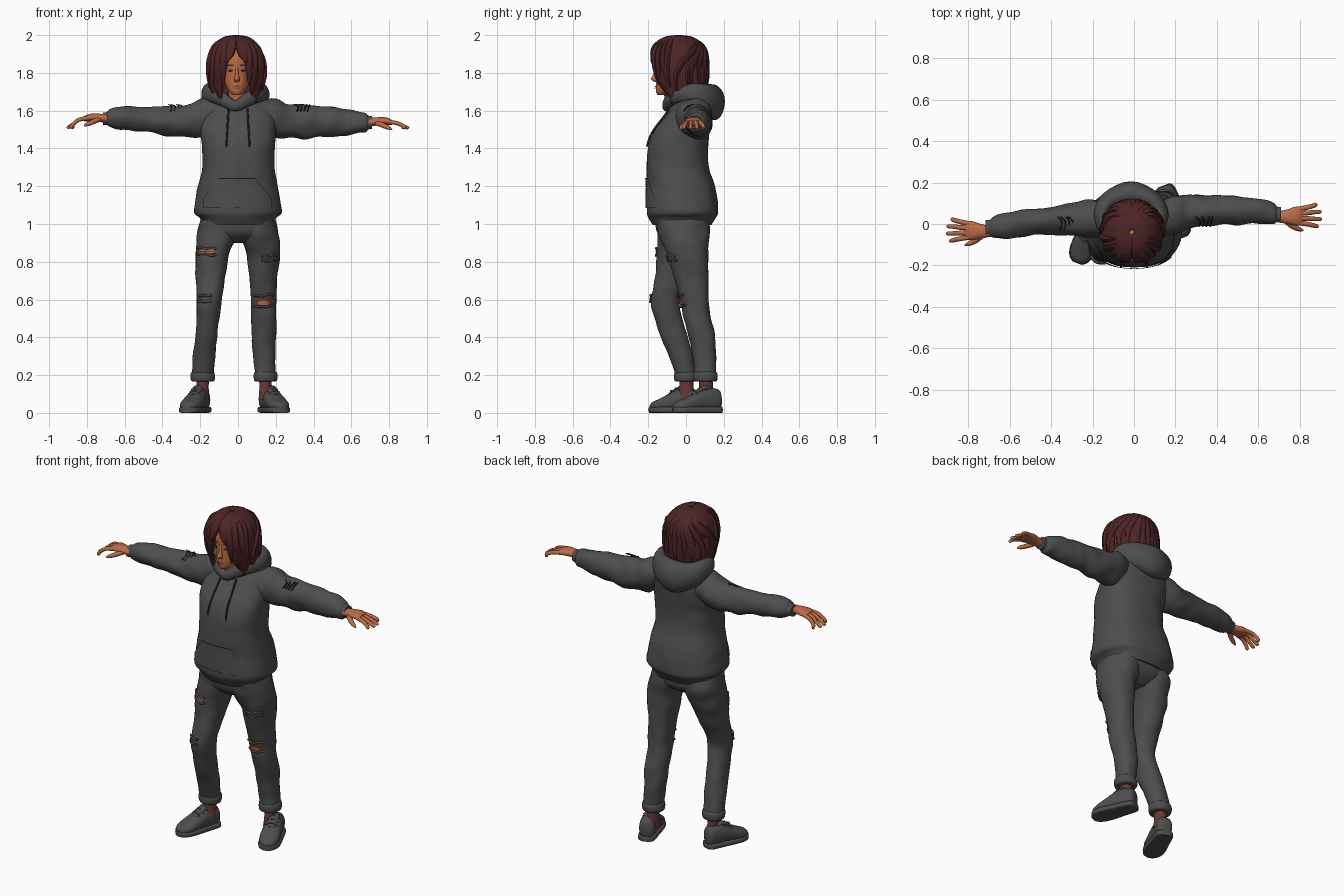
import bpy, bmesh, math, random
from mathutils import Vector, noise

random.seed(4)


def material(name, rgb):
    m = bpy.data.materials.new(name)
    m.diffuse_color = (*rgb, 1)
    return m


CLOTH = material("grey_cloth", (0.075, 0.075, 0.075))
DARK = material("dark_cord", (0.02, 0.02, 0.02))
SKIN = material("skin", (0.50, 0.15, 0.06))
SHADE = material("deep_skin", (0.14, 0.042, 0.035))
LIP = material("lip", (0.26, 0.075, 0.045))
HAIR = material("red_brown_hair", (0.075, 0.018, 0.02))


def make(name, verts, faces, mat):
    me = bpy.data.meshes.new(name)
    bm = bmesh.new()
    vs = [bm.verts.new(v) for v in verts]
    for f in faces:
        bm.faces.new([vs[i] for i in f])
    bmesh.ops.recalc_face_normals(bm, faces=bm.faces)
    bm.to_mesh(me)
    bm.free()
    ob = bpy.data.objects.new(name, me)
    me.materials.append(mat)
    bpy.context.collection.objects.link(ob)
    return ob


def dense(st, sub=4, closed=False):
    """Smooth interpolation through stations."""
    n, out = len(st), []
    for i in range(n if closed else n - 1):
        k = [(i + d) % n if closed else min(max(i + d, 0), n - 1) for d in (-1, 0, 1, 2)]
        for s in range(sub):
            t = s / sub
            out.append([0.5 * (2 * b + (c - a) * t + (2 * a - 5 * b + 4 * c - d) * t * t
                               + (3 * b - a - 3 * c + d) * t ** 3)
                        for a, b, c, d in zip(*(st[j] for j in k))])
    return out if closed else out + [list(st[-1])]


AXES = {"X": ((0, 1, 0), (0, 0, 1)), "Y": ((1, 0, 0), (0, 0, 1)), "Z": ((1, 0, 0), (0, 1, 0))}


def loft(name, st, mat, axis="Z", n=28, p=2.0, wob=0.0, sub=4, closed=False, ref=(0, 0, 1)):
    """Skin of oval rings (x, y, z, radius_u, radius_v); axis P follows the path."""
    d = dense(st, sub, closed)
    m, verts = len(d), []
    for i, (x, y, z, a, b) in enumerate(d):
        c = Vector((x, y, z))
        if axis == "P":
            lo, hi = (i - 1, (i + 1) % m) if closed else (max(i - 1, 0), min(i + 1, m - 1))
            t = (Vector(d[hi][:3]) - Vector(d[lo][:3])).normalized()
            u = t.cross(Vector(ref)).normalized()
            v = u.cross(t)
        else:
            u, v = map(Vector, AXES[axis])
        for k in range(n):
            th = 2 * math.pi * k / n
            cu, sv = math.cos(th), math.sin(th)
            q = (u * math.copysign(abs(cu) ** (2 / p), cu) * max(a, .002)
                 + v * math.copysign(abs(sv) ** (2 / p), sv) * max(b, .002))
            verts.append(c + q * (1 + wob * noise.noise((c + q) * 13)))
    faces = [(i * n + k, i * n + (k + 1) % n, (i + 1) % m * n + (k + 1) % n, (i + 1) % m * n + k)
             for i in range(m if closed else m - 1) for k in range(n)]
    if not closed:
        faces += [tuple(range(n))[::-1], tuple(range((m - 1) * n, m * n))]
    return make(name, verts, faces, mat)


def front(st, x, z, p=2.0):
    """Front surface y of an upright loft."""
    d = sorted(dense(st), key=lambda s: s[2])
    for lo, hi in zip(d, d[1:]):
        if lo[2] <= z <= hi[2]:
            t = (z - lo[2]) / (hi[2] - lo[2] + 1e-9)
            cx, cy, _, a, b = [q + (r - q) * t for q, r in zip(lo, hi)]
            return cy - b * max(0, 1 - min(1, abs((x - cx) / a)) ** p) ** (1 / p)
    return d[0][1]


def patch(name, st, rows, mat, p=2.0, off=0.006, cols=10):
    """Thin piece hugging the front of a loft; rows are (z, x0, x1)."""
    verts = []
    for z, x0, x1 in rows:
        for k in range(cols + 1):
            x = x0 + (x1 - x0) * k / cols
            verts.append((x, front(st, x, z, p) - off, z))
    w = cols + 1
    return make(name, verts, [(r * w + k, r * w + k + 1, (r + 1) * w + k + 1, (r + 1) * w + k)
                              for r in range(len(rows) - 1) for k in range(cols)], mat)


# hoodie body with gathered hem
torso = [(0, -.02, .995, .188, .155), (0, -.02, 1.03, .2, .175), (0, -.018, 1.06, .232, .188),
         (0, -.02, 1.12, .226, .187), (0, -.025, 1.2, .211, .18), (.003, -.043, 1.3, .192, .165),
         (.004, -.042, 1.42, .195, .158), (0, -.02, 1.5, .2, .145), (0, .015, 1.58, .192, .118),
         (0, .03, 1.64, .15, .095), (0, .03, 1.68, .09, .07)]
loft("hoodie_body", torso, CLOTH, n=48, p=2.4, wob=.025)

# front pocket
rows = [(1.085 + .0155 * i, -.185 + max(0, i - 3) * .0115, .18 - max(0, i - 3) * .0125) for i in range(11)]
patch("front_pocket", torso, rows, CLOTH, 2.4, .008, 24)
patch("pocket_seam", torso, [(1.238, -.1, .085), (1.243, -.1, .085)], DARK, 2.4, .0095, 24)

# hood draped around the neck
half = [(.06, -.085, 1.655, .028, .035), (.115, -.03, 1.685, .035, .045),
        (.14, .04, 1.685, .04, .06), (.105, .11, 1.665, .047, .075)]
ring = [(0, -.105, 1.625, .02, .028)] + half + [(0, .145, 1.645, .06, .095)]
ring += [(-x, *r) for x, *r in reversed(half)]
loft("hood", [(x - .014, *r) for x, *r in ring], CLOTH, "P", n=24, wob=.05, closed=True)

# drawstrings
for s in (-1, 1):
    pts = [(s * (.05 + .003 * i), front(torso, s * .055, 1.61 - .05 * i, 2.4) - .008,
            1.61 - .05 * i, .005, .005) for i in range(5)]
    loft("drawstring", pts, DARK, "P", n=8, ref=(0, 1, 0))

# sleeves
right = [(-.12, .02, 1.585, .085, .075), (-.2, .022, 1.56, .092, .1), (-.27, .025, 1.545, .08, .085),
         (-.36, .02, 1.543, .07, .078), (-.46, .01, 1.553, .065, .066), (-.56, 0, 1.556, .064, .064),
         (-.64, -.01, 1.56, .058, .06), (-.68, -.018, 1.56, .048, .046), (-.695, -.019, 1.557, .037, .034),
         (-.715, -.02, 1.555, .038, .035)]
left = [(.12, .02, 1.585, .085, .075), (.2, .045, 1.56, .092, .1), (.27, .06, 1.545, .084, .09),
        (.36, .065, 1.54, .074, .089), (.46, .068, 1.54, .07, .08), (.55, .065, 1.54, .065, .072),
        (.63, .06, 1.54, .06, .06), (.675, .052, 1.54, .052, .053), (.69, .047, 1.54, .038, .037),
        (.71, .045, 1.54, .039, .036)]
for name, st, tear in (("right_sleeve", right, -.33), ("left_sleeve", left, .34)):
    loft(name, st, CLOTH, "X", wob=.16)
    # frayed tear on the upper arm
    for i in range(4):
        x = tear + (i - 1.5) * .018
        loft("sleeve_fray", [(x, -.012 if tear > 0 else -.03, 1.598, .004, .004),
                             (x + .008, .01, 1.622, .004, .004),
                             (x + random.uniform(-.02, .02), .035, 1.632, .003, .003)], DARK, "P", n=6, ref=(1, 0, 0))


# hands
def hand(side, y, z, drop):
    def at(x, dy, dz, a, b):
        return (side * x, y + dy, z + dz, a, b)
    loft(side < 0 and "right_palm" or "left_palm",
         [at(.69, 0, 0, .026, .022), at(.735, 0, .005, .034, .022), at(.785, .004, .006, .046, .02),
          at(.815, .004, 0, .042, .013)], SKIN, "X", n=20)
    for i in range(4):
        o = (i - 1.5) * .022 + .004
        reach = (.89, .905, .903, .88)[i]
        loft("finger", [at(.795, o, .003, .012, .012), at(.84, o * 1.25, -.004, .0115, .011),
                        at(.872, o * 1.5, -drop * .55, .0105, .01), at(reach - .006, o * 1.6, -drop * .9, .009, .009),
                        at(reach, o * 1.62, -drop, .003, .003)], SKIN, "P", n=10)
    loft("thumb", [at(.735, -.02, -.002, .015, .014), at(.765, -.045, -.015, .014, .013),
                   at(.795, -.06, -.028, .011, .011), at(.815, -.066, -.038, .004, .004)], SKIN, "P", n=10)


hand(-1, -.035, 1.557, .05)
hand(1, .035, 1.538, .032)

# trousers
loft("trouser_seat", [(0, -.02, .9, .08, .07), (0, -.018, .94, .17, .125), (0, -.018, .98, .195, .142),
                      (0, -.018, 1.04, .19, .145)], CLOTH, n=36, p=2.3)
legR = [(-.095, -.02, 1.03, .1, .135), (-.107, -.02, .95, .11, .137), (-.133, -.035, .85, .091, .118),
        (-.145, -.07, .72, .077, .093), (-.152, -.108, .6, .067, .076), (-.157, -.1, .52, .061, .075),
        (-.168, -.06, .4, .058, .07), (-.18, -.02, .28, .06, .062), (-.187, 0, .2, .055, .056)]
legL = [(.095, -.02, 1.03, .1, .135), (.107, -.012, .95, .11, .133), (.131, .008, .85, .09, .112),
        (.134, .028, .72, .076, .092), (.133, .045, .6, .067, .075), (.135, .06, .5, .066, .073),
        (.136, .085, .4, .064, .07), (.14, .1, .28, .058, .06), (.145, .103, .2, .054, .056)]
for side, st in (("right", legR), ("left", legL)):
    loft(side + "_trouser_leg", st, CLOTH, p=2.2, wob=.09, sub=6)
    x, y = st[-1][:2]
    loft(side + "_trouser_cuff", [(x, y, .165, .045, .045), (x, y, .17, .06, .06), (x, y, .192, .064, .064),
                                  (x, y, .212, .061, .061), (x, y, .222, .05, .05)], CLOTH, wob=.05)
    loft(side + "_ankle", [(x, y, .2, .034, .036), (x, y + .003, .13, .032, .038), (x, y, .07, .036, .045)], SHADE)


# ripped holes with loose threads
def rip(st, x, z, w, h, mat, threads):
    n = 7
    rows = [(z - h / 2 + h * i / (n - 1), x - w / 2 * (math.sin(math.pi * (i + .6) / n) ** .5) + random.uniform(-.008, .008),
             x + w / 2 * (math.sin(math.pi * (i + .6) / n) ** .5) + random.uniform(-.008, .008)) for i in range(n)]
    patch("torn_hole", st, rows, mat, 2.2, .006)
    for i in range(threads):
        zz = z + h * ((i + .5) / threads - .5)
        patch("loose_thread", st, [(zz - .003, x - w * .52, x + w * .5), (zz + .003, x - w * .5, x + w * .52)],
              CLOTH, 2.2, .0095)
    for e in (-1, 1):
        pts = [(x + w * q, front(st, x + w * q, z + e * h / 2, 2.2) - .006,
                z + e * h / 2 + random.uniform(-.006, .006), .006, .006) for q in (-.55, -.25, 0, .25, .55)]
        loft("frayed_edge", pts, CLOTH, "P", n=8)


rip(legR, -.165, .855, .09, .036, SKIN, 3)
rip(legL, .165, .82, .075, .022, CLOTH, 2)
rip(legR, -.175, .605, .065, .026, DARK, 3)
rip(legL, .135, .595, .095, .055, SHADE, 0)
patch("bare_knee", legL, [(.572, .115, .155), (.582, .1, .165), (.594, .12, .15)], SKIN, 2.2, .008)

# shoes
upper = [(0, 0, .06, .02, .03), (0, -.012, .068, .04, .054), (0, -.05, .07, .047, .062), (0, -.1, .07, .05, .061),
         (0, -.15, .057, .055, .048), (0, -.205, .043, .056, .034), (0, -.245, .035, .042, .025),
         (0, -.264, .03, .018, .014)]
for side, x, y, turn in (("right", -.18, .06, -.36), ("left", .143, .183, .36)):
    parts = [loft(side + "_shoe", upper, CLOTH, "Y", p=2.3)]
    parts.append(loft(side + "_sole", [(0, q[1] * 1.02 + .003, .016, q[3] + .005, .016) for q in upper],
                      CLOTH, "Y", p=5))
    parts.append(loft(side + "_shoe_tongue", [(0, -.06, .125, .026, .012), (0, -.085, .135, .028, .012),
                                              (0, -.135, .11, .026, .01), (0, -.16, .095, .02, .006)], CLOTH, "P", n=16))
    for i in range(3):
        py, pz = -.092 - .025 * i, .142 - .012 * i
        parts.append(loft("shoelace", [(-.036, py, pz - .02, .004, .004), (0, py - .004, pz, .005, .005),
                                       (.036, py, pz - .02, .004, .004)], CLOTH, "P", n=8))
    for o in parts:
        o.location, o.rotation_euler[2] = (x, y, 0), turn

# neck and head
loft("neck", [(-.003, -.02, 1.58, .06, .05), (-.004, -.042, 1.65, .048, .048), (-.005, -.055, 1.76, .045, .05)], SKIN)
X = -.006
head = [(X, -.13, 1.683, .018, .02), (X, -.115, 1.698, .038, .043), (X, -.09, 1.73, .058, .07),
        (X, -.065, 1.77, .071, .094), (X, -.055, 1.82, .079, .103), (X, -.05, 1.87, .081, .11),
        (X, -.045, 1.92, .072, .1), (X, -.04, 1.955, .04, .06)]
loft("head", head, SKIN, n=36)
loft("nose", [(X, -.154, 1.83, .007, .006), (X, -.162, 1.79, .009, .012), (X, -.167, 1.768, .015, .018),
              (X, -.16, 1.752, .012, .008)], SKIN, n=16)
patch("upper_lip", head, [(1.724, X - .026, X + .026), (1.73, X - .018, X + .018), (1.735, X - .006, X + .006)], LIP, off=.005)
patch("lower_lip", head, [(1.714, X - .01, X + .01), (1.718, X - .018, X + .018), (1.723, X - .024, X + .024)], LIP, off=.006)
for s in (-1, 1):
    e = X + s * .034
    patch("eye", head, [(1.805, e - .007, e + .007), (1.811, e - .015, e + .015), (1.818, e - .01, e + .01)], DARK, off=.003)
    patch("eyebrow", head, [(1.837, e - .018, e + .018), (1.844, e - .016, e + .016)], HAIR, off=.003)

# hair shell parted over the face: (x, y, z, radius_x, radius_y, half gap)
H = dense([(-.01, -.04, 1.99, .012, .012, 0), (-.01, -.04, 1.98, .065, .075, 0), (-.01, -.04, 1.94, .112, .126, .03),
           (-.009, -.04, 1.89, .131, .142, .14), (-.009, -.038, 1.84, .139, .142, .42), (-.009, -.03, 1.78, .141, .138, .56),
           (-.009, -.022, 1.72, .134, .123, .6), (-.008, -.015, 1.665, .112, .1, .72)])


def hair_point(row, th, grow=1.0):
    x, y, z, a, b, _ = H[row]
    return Vector((x + a * grow * math.sin(th), y - b * grow * math.cos(th), z))


N, verts = 72, []
for i, row in enumerate(H):
    gap = max(row[5], 0)
    for k in range(N + 1):
        th = gap + (2 * math.pi - 2 * gap) * k / N
        v = hair_point(i, th, 1 + .022 * math.sin(17 * th + i * .1) * min(1, i / 8))
        if i > 22:  # ragged tips
            v.z += (i - 22) * .004 * math.sin(11 * th)
        verts.append(v)
shell = make("hair", verts, [(i * (N + 1) + k, i * (N + 1) + k + 1, (i + 1) * (N + 1) + k + 1, (i + 1) * (N + 1) + k)
                             for i in range(len(H) - 1) for k in range(N)], HAIR)
mod = shell.modifiers.new("thickness", "SOLIDIFY")
mod.thickness, mod.offset = .02, 0

# loose locks lying over the shell
for j in range(22):
    th = .5 + (2 * math.pi - 1.0) * j / 21
    lean = random.uniform(-.2, .2) if 2 < j < 19 else 0
    end = random.randint(22, 27)
    pts = []
    for q in range(6):
        f = q / 5
        start = .35 * th + .65 * math.pi if 3 < j < 18 else th
        w = .021 * math.sin(math.pi * (.15 + .8 * f)) + .002
        pts.append((*hair_point(int(5 + (end - 5) * f), start + (th + lean - start) * min(1, f * 1.5),
                                1.0 + .05 * f ** 3), w, w * .8))
    loft("hair_lock", pts, HAIR, "P", n=8, ref=(0, 1, 0))

# smooth shading with crisp edges
for o in bpy.context.collection.objects:
    o.select_set(True)
bpy.context.view_layer.objects.active = shell
bpy.ops.object.shade_smooth_by_angle(angle=math.radians(50))
